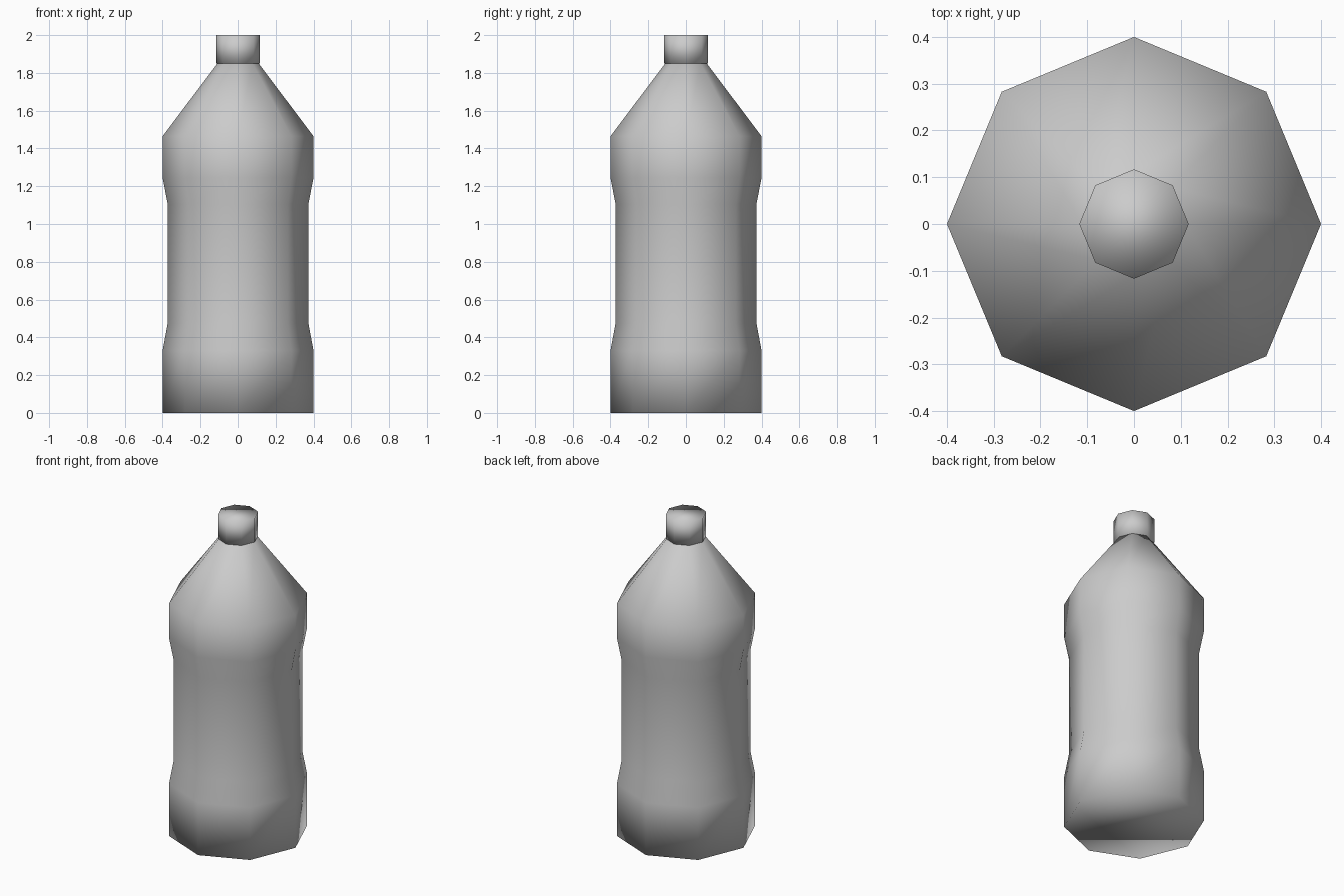
import bpy, bmesh, math

if "Cube" in bpy.data.objects:
    bpy.data.objects.remove(bpy.data.objects["Cube"])

SIDES = 8


def lathe(name, profile):
    """Closed eight-sided turned solid from (radius, height) points, bottom to top."""
    bm = bmesh.new()
    rings = []
    for r, z in profile:
        rings.append([bm.verts.new((r * math.cos(i * math.tau / SIDES),
                                    r * math.sin(i * math.tau / SIDES), z))
                      for i in range(SIDES)])
    for low, high in zip(rings, rings[1:]):
        for i in range(SIDES):
            j = (i + 1) % SIDES
            bm.faces.new((low[i], low[j], high[j], high[i]))
    bm.faces.new(rings[0][::-1])
    bm.faces.new(rings[-1])
    for f in bm.faces:
        f.smooth = True
    mesh = bpy.data.meshes.new(name)
    bm.to_mesh(mesh)
    bm.free()
    obj = bpy.data.objects.new(name, mesh)
    bpy.context.collection.objects.link(obj)
    return obj


# Bottle body with recessed label band and sloped shoulder
lathe("bottle_body", [(0.40, 0.0), (0.40, 0.33), (0.373, 0.475), (0.373, 1.105),
                      (0.40, 1.245), (0.40, 1.465), (0.11, 1.85)])

# Screw cap
lathe("bottle_cap", [(0.117, 1.85), (0.117, 2.0)])
